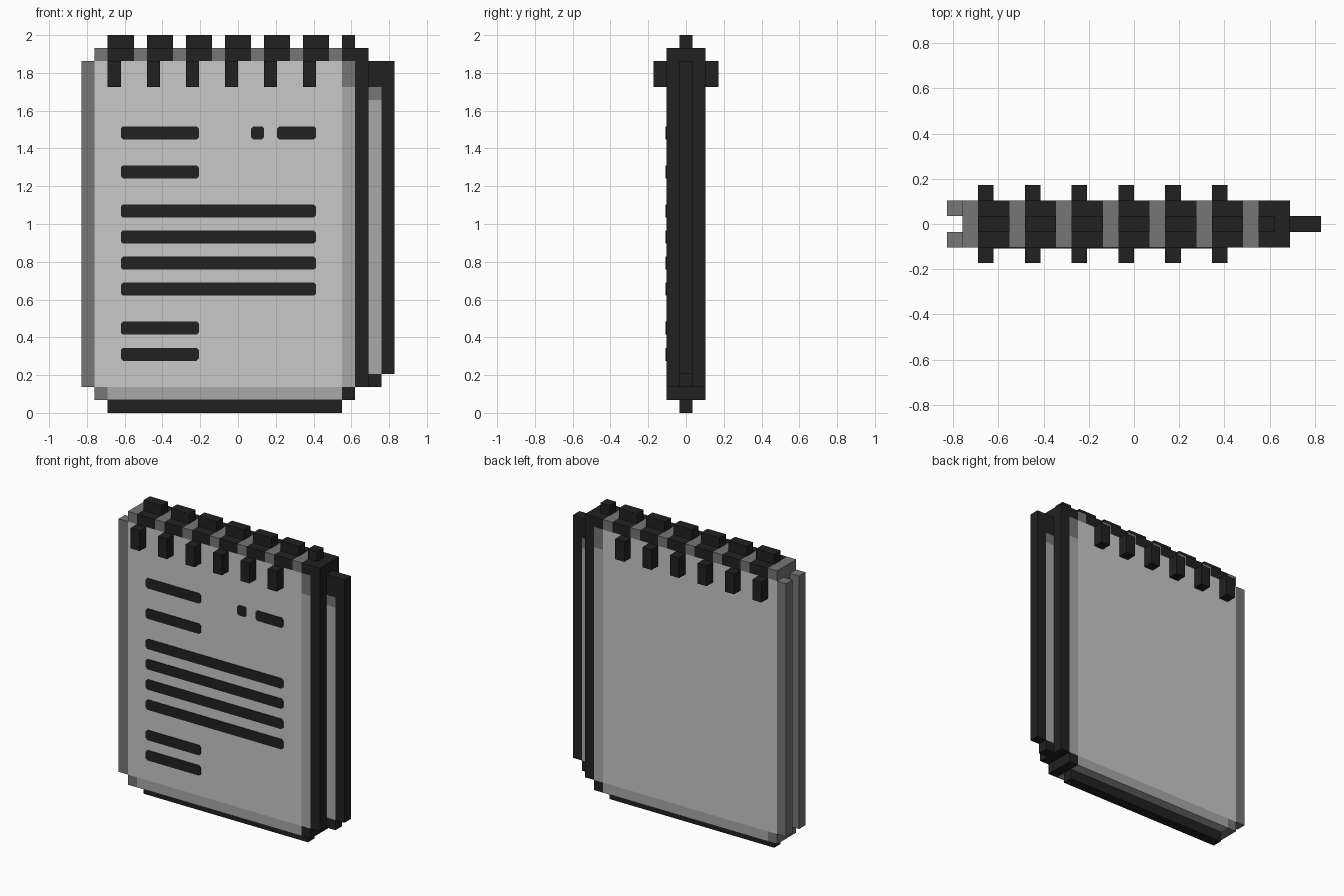
import bpy, bmesh

if "Cube" in bpy.data.objects:
    bpy.data.objects.remove(bpy.data.objects["Cube"])

U = 2 / 29  # one voxel


def material(name, v):
    m = bpy.data.materials.new(name)
    m.diffuse_color = (v, v, v, 1)
    m.use_nodes = True
    m.node_tree.nodes["Principled BSDF"].inputs["Base Color"].default_value = m.diffuse_color
    return m


PAPER = material("light paper", 0.578)
SHADE = material("mid grey paper", 0.392)
EDGE = material("dark grey edge", 0.181)
BLACK = material("black binding", 0.0152)


def finish(name, bm, mat):
    bmesh.ops.recalc_face_normals(bm, faces=bm.faces)
    me = bpy.data.meshes.new(name)
    bm.to_mesh(me)
    bm.free()
    me.materials.append(mat)
    ob = bpy.data.objects.new(name, me)
    bpy.context.collection.objects.link(ob)
    return ob


def boxes(name, mat, *specs):
    """Each spec: x0, x1, y0, y1, z0, z1 in voxels (x counted from the left side)."""
    bm = bmesh.new()
    for x0, x1, y0, y1, z0, z1 in specs:
        verts = bmesh.ops.create_cube(bm, size=1)["verts"]
        for v in verts:
            v.co.x = ((x0 if v.co.x < 0 else x1) - 12) * U
            v.co.y = (y0 if v.co.y < 0 else y1) * U
            v.co.z = (z0 if v.co.z < 0 else z1) * U
    return finish(name, bm, mat)


def both(x0, x1, y0, y1, z0, z1):
    """A box and its mirror on the back."""
    return [(x0, x1, y0, y1, z0, z1), (x0, x1, -y1, -y0, z0, z1)]


# Paper block
boxes("page_leaves", PAPER, *both(1, 20, .5, 1.5, 2, 27))
boxes("page_core", EDGE, (1, 20, -.5, .5, 2, 27))
boxes("page_side_strip", SHADE, (20, 21, -1.5, 1.5, 2, 25))
boxes("page_side_shadow_block", EDGE, (20, 21, -1.5, 1.5, 25, 27))
boxes("page_bottom_strip", SHADE, (2, 20, -1.5, 1.5, 1, 2))
boxes("page_bottom_corner", EDGE, (1, 2, -1.5, 1.5, 1, 2))
boxes("left_edges", EDGE, *both(0, 1, .5, 1.5, 2, 27))

# Black cover on the right and bottom
boxes("cover_side", BLACK, (21, 22, -1.5, 1.5, 2, 28))
boxes("cover_bottom_corner", BLACK, (20, 21, -1.5, 1.5, 1, 2))
boxes("cover_bottom", BLACK, (2, 20, -.5, .5, 0, 1))
boxes("cover_top_corner", BLACK, (20, 21, -1.5, 1.5, 27, 28), (20, 21, -.5, .5, 28, 29))

# Thin flap on the far right
boxes("flap_frame", BLACK, (23, 24, -.5, .5, 3, 27),
      (22, 23, -.5, .5, 2, 3), (22, 23, -.5, .5, 25, 27))
boxes("flap_paper", SHADE, (22, 23, -.5, .5, 3, 24))
boxes("flap_paper_top", EDGE, (22, 23, -.5, .5, 24, 25))

# Ring binding with grey gaps between
boxes("binding_gaps", EDGE, (1, 2, -1.5, 1.5, 27, 28),
      *[(x + 2, x + 3, -1.5, 1.5, 27, 28) for x in range(2, 20, 3)])
for i, x in enumerate(range(2, 20, 3)):
    boxes(f"ring_{i + 1}", BLACK, (x, x + 2, -1.5, 1.5, 27, 28),
          (x, x + 2, -.5, .5, 28, 29), *both(x, x + 1, 1.5, 2.5, 25, 27))

# Ruled lines: thin plates with clipped corners
LINES = [(3, 9, 21), (13, 14, 21), (15, 18, 21), (3, 9, 18), (3, 18, 15),
         (3, 18, 13), (3, 18, 11), (3, 18, 9), (3, 9, 6), (3, 9, 4)]
bm = bmesh.new()
c = 0.17
for a, b, z in LINES:
    t = z + 1
    pts = [(a + c, z), (b - c, z), (b, z + c), (b, t - c),
           (b - c, t), (a + c, t), (a, t - c), (a, z + c)]
    face = bm.faces.new([bm.verts.new(((x - 12) * U, -1.5 * U, h * U)) for x, h in pts])
    ext = bmesh.ops.extrude_face_region(bm, geom=[face])["geom"]
    bmesh.ops.translate(bm, vec=(0, -0.004, 0),
                        verts=[g for g in ext if isinstance(g, bmesh.types.BMVert)])
finish("written_lines", bm, BLACK)
